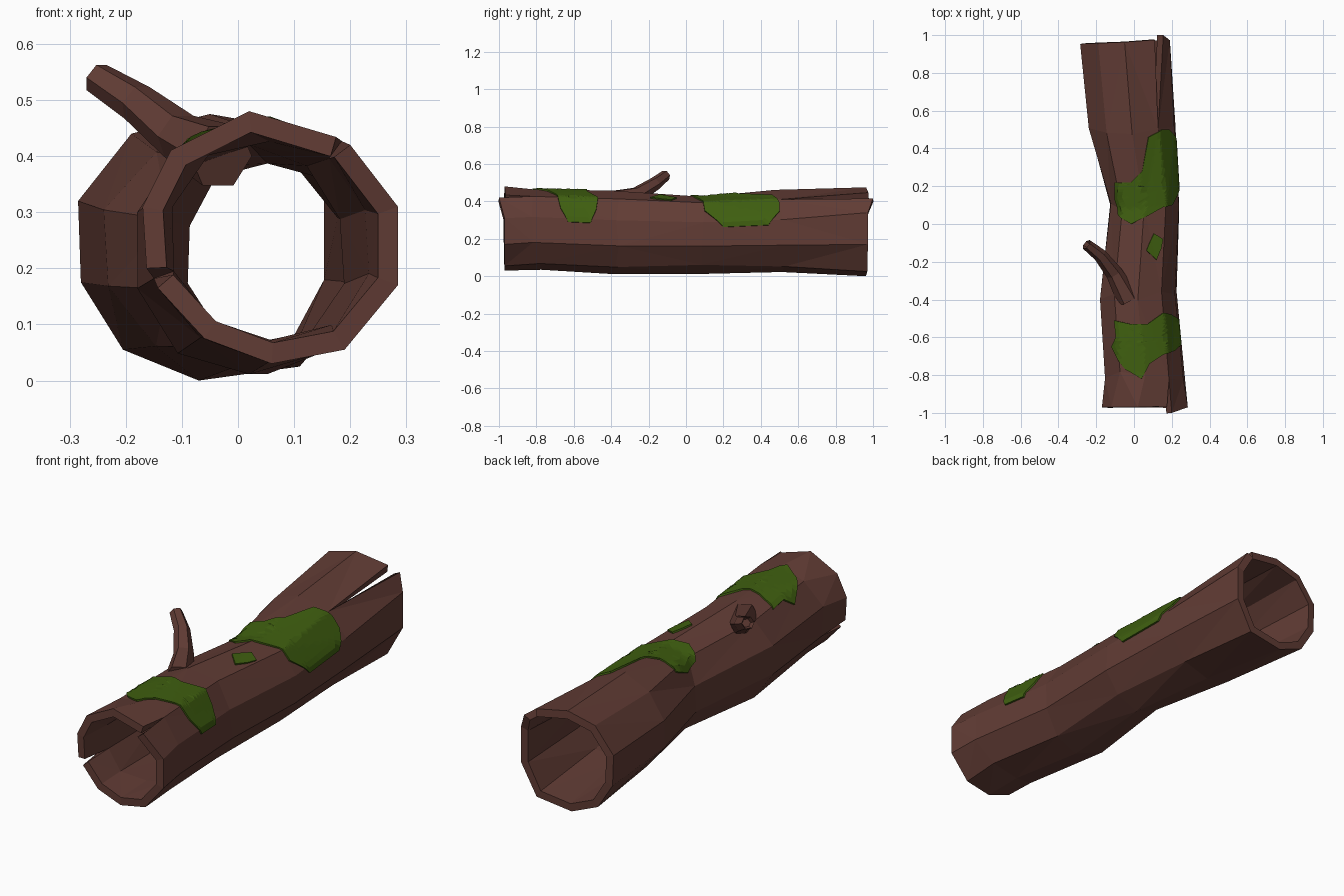
import bpy, bmesh, math, random
from mathutils import Vector
from mathutils.bvhtree import BVHTree

if "Cube" in bpy.data.objects:
    bpy.data.objects.remove(bpy.data.objects["Cube"])

random.seed(4)
N = 10  # sides of the log


def material(name, rgb):
    m = bpy.data.materials.new(name)
    m.diffuse_color = (*rgb, 1)
    m.use_nodes = True
    m.node_tree.nodes["Principled BSDF"].inputs["Base Color"].default_value = m.diffuse_color
    return m


bark = material("brown_bark", (0.12, 0.045, 0.035))
moss = material("green_moss", (0.05, 0.115, 0.005))


def add_object(name, bm, mat):
    me = bpy.data.meshes.new(name)
    bm.to_mesh(me)
    me.materials.append(mat)
    ob = bpy.data.objects.new(name, me)
    bpy.context.collection.objects.link(ob)
    return ob


# --- Log shell: split end rings (x, z) and jittered elliptical middle rings
front = [(.285, .31), (.2, .42), (.02, .48), (-.12, .41), (-.17, .31),
         (-.163, .2), (-.06, .075), (.06, .03), (.19, .055), (.285, .17)]
back = [(.19, .34), (.155, .415), (-.05, .475), (-.19, .44), (-.285, .32),
        (-.28, .175), (-.205, .055), (-.07, 0), (.11, .025), (.19, .17)]
# y, centre x, centre z, radius x, radius z
middle = [(-.8, .058, .25, .218, .22), (-.38, .02, .232, .21, .22),
          (.1, .054, .225, .193, .205), (.5, -.01, .235, .237, .22)]

rings = [[Vector((x, -.97, z)) for x, z in front]]
for y, cx, cz, rx, rz in middle:
    ring = []
    for k in range(N):
        a = math.radians(18 + 36 * k)
        j = random.uniform(-.008, .008)
        ring.append(Vector((cx + (rx + j) * math.cos(a), y + random.uniform(-.03, .03),
                            cz + (rz + j) * math.sin(a))))
    rings.append(ring)
rings.append([Vector((x, .965 + .04 * x, z)) for x, z in back])
rings[0][1].y = -1.0
rings[-1][1].y = 1.0

# second edge of each crack: (ring, corner) -> position
cracks = {(0, 1): (.175, -.965, .434), (0, 5): (-.143, -.965, .165),
          (5, 1): (.11, .975, .447)}

bm = bmesh.new()
grid = [[bm.verts.new(p) for p in r] for r in rings]
split = {key: bm.verts.new(p) for key, p in cracks.items()}
for i in range(len(rings) - 1):
    for k in range(N):
        k2 = (k + 1) % N
        a = split.get((i, k), grid[i][k])
        b = split.get((i + 1, k), grid[i + 1][k])
        bm.faces.new((a, b, grid[i + 1][k2], grid[i][k2]))
bmesh.ops.triangulate(bm, faces=bm.faces[:], quad_method='SHORT_EDGE')
tree = BVHTree.FromBMesh(bm)
log = add_object("hollow_log", bm, bark)
bm.free()
mod = log.modifiers.new("wall", 'SOLIDIFY')
mod.thickness = .036
mod.offset = -1
mod.use_even_offset = True

# --- Broken branch: tapered six-sided tube with a hollow tip
path = [((-.03, -.40, .40), .062), ((-.105, -.26, .435), .045),
        ((-.18, -.165, .495), .036), ((-.252, -.108, .54), .029)]
bm = bmesh.new()
loops = []
for i, (p, r) in enumerate(path):
    p = Vector(p)
    d = (Vector(path[min(i + 1, 3)][0]) - Vector(path[max(i - 1, 0)][0])).normalized()
    u = d.cross(Vector((0, 0, 1))).normalized()
    v = u.cross(d)
    loops.append([bm.verts.new(p + r * (u * math.cos(k * math.pi / 3) + v * math.sin(k * math.pi / 3)))
                  for k in range(6)])
for la, lb in zip(loops, loops[1:]):
    for k in range(6):
        bm.faces.new((la[k], la[(k + 1) % 6], lb[(k + 1) % 6], lb[k]))
bm.faces.new(loops[0][::-1])
tip = bm.faces.new(loops[-1])
bmesh.ops.recalc_face_normals(bm, faces=bm.faces[:])
bmesh.ops.inset_region(bm, faces=[tip], thickness=.01)
bmesh.ops.translate(bm, verts=tip.verts[:], vec=-d * .03)
add_object("broken_branch", bm, bark)
bm.free()


# --- Moss patches: outlines in (angle, y) wrapped on to the bark
def centre_at(y):
    y = max(-.8, min(.5, y))
    for a, b in zip(middle, middle[1:]):
        if y <= b[0]:
            t = (y - a[0]) / (b[0] - a[0])
            return a[1] + t * (b[1] - a[1]), a[2] + t * (b[2] - a[2])


def wrap(angle, y, lift):
    cx, cz = centre_at(y)
    a = math.radians(angle)
    d = Vector((math.cos(a), 0, math.sin(a)))
    o = Vector((cx, y, cz))
    hit = tree.ray_cast(o, d)[0]
    return (hit if hit else o + d * .2) + d * lift


def moss_patch(name, centre, outline, steps=8, sub=5):
    pts = []
    for p, q in zip(outline, outline[1:] + outline[:1]):
        pts += [(p[0] + (q[0] - p[0]) * s / sub, p[1] + (q[1] - p[1]) * s / sub) for s in range(sub)]
    bm = bmesh.new()
    mid = bm.verts.new(wrap(*centre, .008))
    prev = None
    for s in range(1, steps + 2):
        t = min(s / steps, 1)
        lift = .008 if s <= steps else -.004  # last loop turns down as the rim
        cur = [bm.verts.new(wrap(centre[0] + (a - centre[0]) * t, centre[1] + (y - centre[1]) * t, lift))
               for a, y in pts]
        for k in range(len(pts)):
            k2 = (k + 1) % len(pts)
            bm.faces.new((prev[k], prev[k2], cur[k2], cur[k]) if prev else (mid, cur[k2], cur[k]))
        prev = cur
    bmesh.ops.recalc_face_normals(bm, faces=bm.faces[:])
    top = next(f for f in mid.link_faces)
    if top.normal.z < 0:
        bmesh.ops.reverse_faces(bm, faces=bm.faces[:])
    add_object(name, bm, moss)
    bm.free()


moss_patch("front_moss", (75, -.62),
           [(55, -.47), (35, -.48), (13, -.51), (13, -.63), (35, -.67), (60, -.69), (82, -.74),
            (95, -.82), (117, -.77), (139, -.65), (127, -.6), (128, -.51), (103, -.53), (80, -.53)])
moss_patch("back_moss", (65, .18),
           [(45, .5), (68, .46), (85, .28), (104, .22), (130, .22), (140, .13), (133, .05),
            (108, 0), (80, .05), (60, .09), (40, .1), (10, .2), (10, .44), (30, .5)])
moss_patch("small_moss", (70, -.12),
           [(72, -.05), (58, -.08), (60, -.13), (66, -.19), (82, -.14), (78, -.1)], 4, 3)
